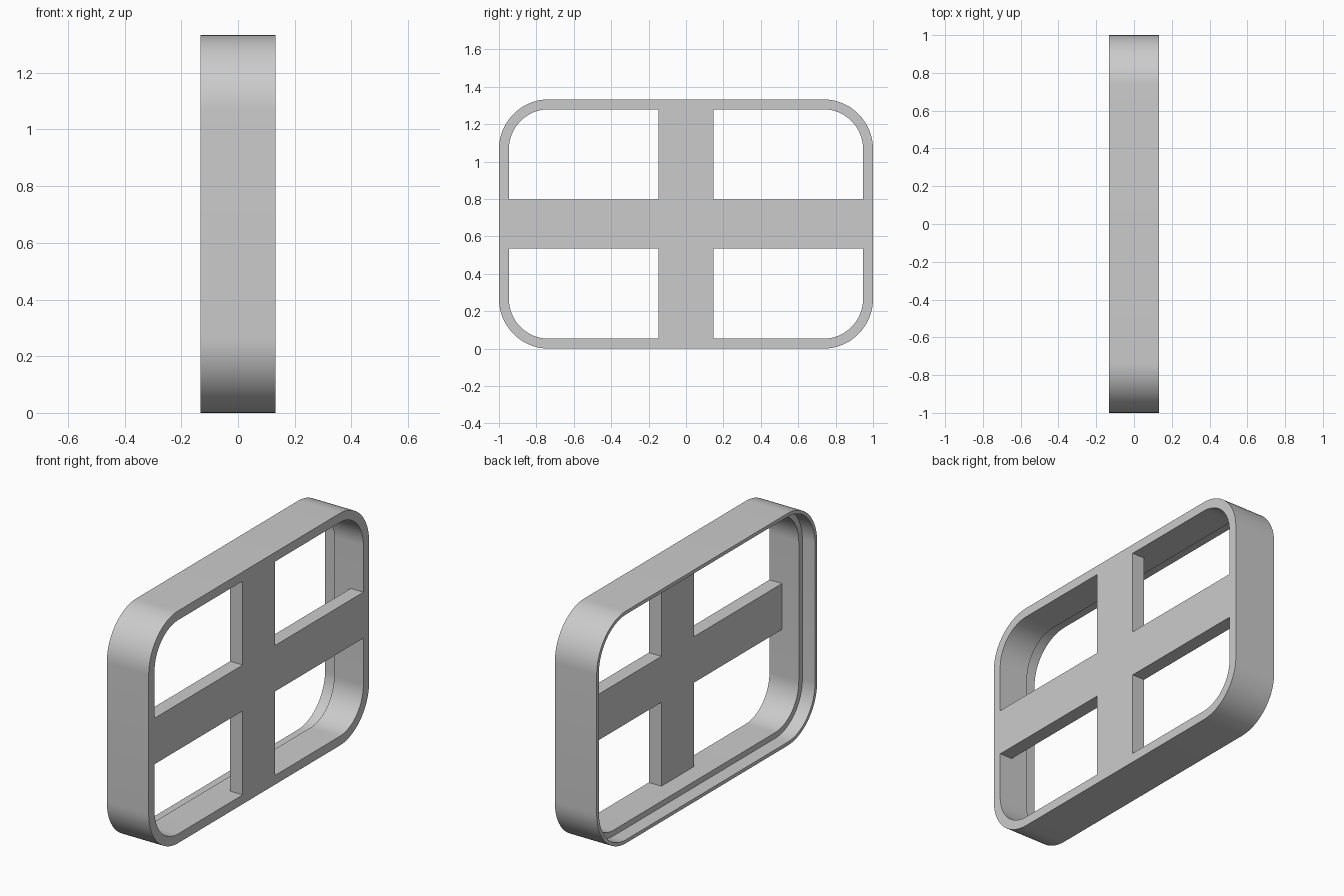
import bpy
import bmesh
import math

cube = bpy.data.objects.get("Cube")
if cube:
    bpy.data.objects.remove(cube, do_unlink=True)

# Overall sizes
HALF_X, HALF_Y, HEIGHT = 0.133, 1.0, 1.333
MID_Z = HEIGHT / 2
RADIUS, WALL = 0.267, 0.053
LIP, LIP_DEPTH = 0.02, 0.08      # thin rim left by the rebate on one side
BAR_Y, BAR_Z, BAR_DEPTH = 0.147, 0.132, 0.08
CORNER_STEPS = 20

grey = bpy.data.materials.new("light grey")
grey.use_nodes = True
colour = (0.6, 0.6, 0.6, 1)
grey.diffuse_color = colour
grey.node_tree.nodes["Principled BSDF"].inputs["Base Color"].default_value = colour


def rounded_loop(inset):
    """Rounded rectangle in the yz plane, shrunk by inset."""
    points = []
    for corner, (sy, sz) in enumerate([(1, 1), (-1, 1), (-1, -1), (1, -1)]):
        for i in range(CORNER_STEPS + 1):
            a = math.pi / 2 * (corner + i / CORNER_STEPS)
            r = RADIUS - inset
            points.append((sy * (HALF_Y - RADIUS) + r * math.cos(a),
                           MID_Z + sz * (MID_Z - RADIUS) + r * math.sin(a)))
    return points


def finish(name, bm):
    bmesh.ops.recalc_face_normals(bm, faces=bm.faces[:])
    mesh = bpy.data.meshes.new(name)
    bm.to_mesh(mesh)
    bm.free()
    obj = bpy.data.objects.new(name, mesh)
    bpy.context.collection.objects.link(obj)
    mesh.materials.append(grey)
    bpy.ops.object.select_all(action='DESELECT')
    obj.select_set(True)
    bpy.context.view_layer.objects.active = obj
    bpy.ops.object.shade_smooth_by_angle(angle=math.radians(30))
    return obj


# Frame: stepped wall section carried round the rounded rectangle
section = [(0, -HALF_X), (0, HALF_X), (WALL, HALF_X),
           (WALL, LIP_DEPTH - HALF_X), (LIP, LIP_DEPTH - HALF_X), (LIP, -HALF_X)]
bm = bmesh.new()
rings = [[bm.verts.new((x, y, z)) for y, z in rounded_loop(inset)]
         for inset, x in section]
for k, ring in enumerate(rings):
    following = rings[(k + 1) % len(rings)]
    for i in range(len(ring)):
        j = (i + 1) % len(ring)
        bm.faces.new((ring[i], ring[j], following[j], following[i]))
finish("frame", bm)

# Cross bars: one plus-shaped plate flush with the full-wall side
end_y, end_z = HALF_Y - WALL, MID_Z - WALL
outline = []
for sy, sz in [(1, 1), (-1, 1), (-1, -1), (1, -1)]:
    corner = [(end_y, BAR_Z), (BAR_Y, BAR_Z), (BAR_Y, end_z)]
    if sy * sz < 0:
        corner.reverse()
    outline += [(sy * y, MID_Z + sz * z) for y, z in corner]
bm = bmesh.new()
face = bm.faces.new([bm.verts.new((HALF_X, y, z)) for y, z in outline])
extruded = bmesh.ops.extrude_face_region(bm, geom=[face], use_keep_orig=True)
moved = [v for v in extruded["geom"] if isinstance(v, bmesh.types.BMVert)]
bmesh.ops.translate(bm, verts=moved, vec=(-BAR_DEPTH, 0, 0))
finish("cross_bars", bm)
